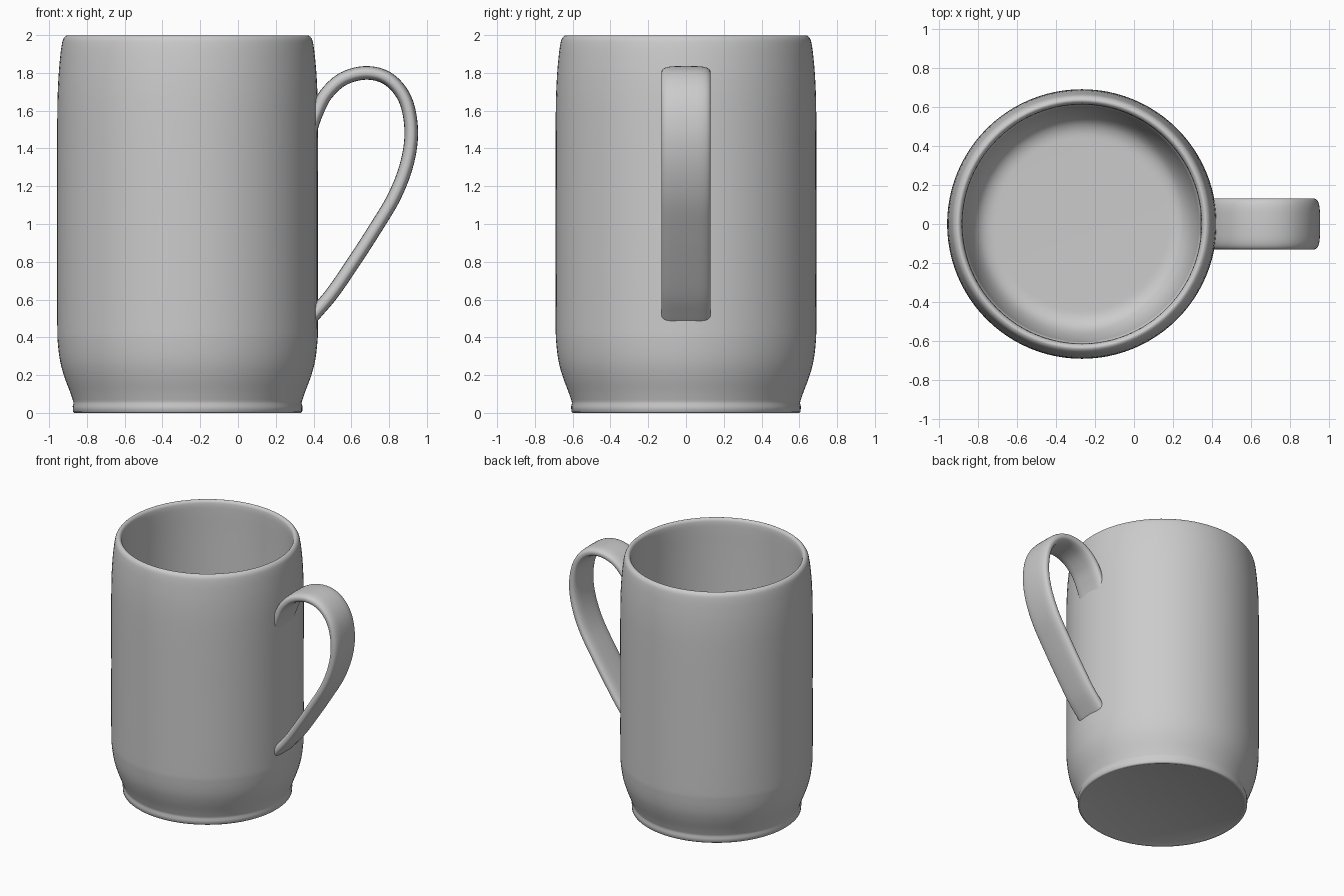
import bpy, bmesh, math
from mathutils import Vector

if "Cube" in bpy.data.objects:
    bpy.data.objects.remove(bpy.data.objects["Cube"])

CX = -0.267  # axis of the cup body


def spline(pts, steps):
    """Catmull-Rom sampling through 2D points."""
    p = [Vector(q) for q in pts]
    p = [2 * p[0] - p[1]] + p + [2 * p[-1] - p[-2]]
    out = []
    for i in range(1, len(p) - 2):
        a, b, c, d = p[i - 1:i + 3]
        for s in range(steps):
            t = s / steps
            out.append(0.5 * (2 * b + (c - a) * t + (2 * a - 5 * b + 4 * c - d) * t * t
                              + (3 * b - a - 3 * c + d) * t ** 3))
    return out + [p[-2]]


def make_object(name, rings, cap_start=True, cap_end=True, angle=50):
    """Bridge closed rings of points into a smooth shaded mesh."""
    bm = bmesh.new()
    rows = [[bm.verts.new(co) for co in ring] for ring in rings]
    n = len(rows[0])
    for r0, r1 in zip(rows, rows[1:]):
        for j in range(n):
            k = (j + 1) % n
            bm.faces.new((r0[j], r0[k], r1[k], r1[j]))
    if cap_start:
        bm.faces.new(rows[0][::-1])
    if cap_end:
        bm.faces.new(rows[-1])
    bmesh.ops.recalc_face_normals(bm, faces=bm.faces)
    mesh = bpy.data.meshes.new(name)
    bm.to_mesh(mesh)
    bm.free()
    obj = bpy.data.objects.new(name, mesh)
    bpy.context.collection.objects.link(obj)
    bpy.context.view_layer.objects.active = obj
    obj.select_set(True)
    bpy.ops.object.shade_smooth_by_angle(angle=math.radians(angle))
    obj.select_set(False)
    return obj


# Cup body: foot, outer wall, rounded rim, inner wall and floor
foot = [(0.56, 0.012), (0.585, 0.002), (0.6, 0.0), (0.607, 0.006), (0.608, 0.035), (0.604, 0.05)]
wall = spline([(0.605, 0.06), (0.622, 0.11), (0.652, 0.19), (0.674, 0.27), (0.687, 0.37),
               (0.69, 0.48), (0.69, 1.0), (0.69, 1.55), (0.685, 1.75), (0.675, 1.88),
               (0.665, 1.955), (0.655, 1.985), (0.637, 1.999), (0.622, 1.992),
               (0.614, 1.97), (0.612, 1.9), (0.614, 1.6), (0.614, 0.5), (0.603, 0.34),
               (0.575, 0.22), (0.535, 0.14), (0.48, 0.105), (0.4, 0.1)], 4)
SEG = 96
rings = [[(CX + r * math.cos(2 * math.pi * j / SEG), r * math.sin(2 * math.pi * j / SEG), z)
          for j in range(SEG)] for r, z in foot + [tuple(v) for v in wall]]
make_object("cup_body", rings)

# Handle: flattened rounded section swept along a planar path
path = spline([(0.375, 1.47), (0.41, 1.575), (0.465, 1.685), (0.56, 1.77), (0.685, 1.8),
               (0.8, 1.765), (0.885, 1.66), (0.917, 1.5), (0.897, 1.33), (0.83, 1.15),
               (0.72, 0.965), (0.6, 0.78), (0.5, 0.635), (0.42, 0.54), (0.375, 0.49)], 6)
N = 32
section = []
for j in range(N):
    c, s = math.cos(2 * math.pi * j / N), math.sin(2 * math.pi * j / N)
    section.append((0.131 * math.copysign(abs(c) ** 0.5, c),
                    0.036 * math.copysign(abs(s) ** 0.8, s)))
rings = []
for i, p in enumerate(path):
    t = (path[min(i + 1, len(path) - 1)] - path[max(i - 1, 0)]).normalized()
    rings.append([(p.x - t.y * v, u, p.y + t.x * v) for u, v in section])
make_object("handle", rings, angle=60)
